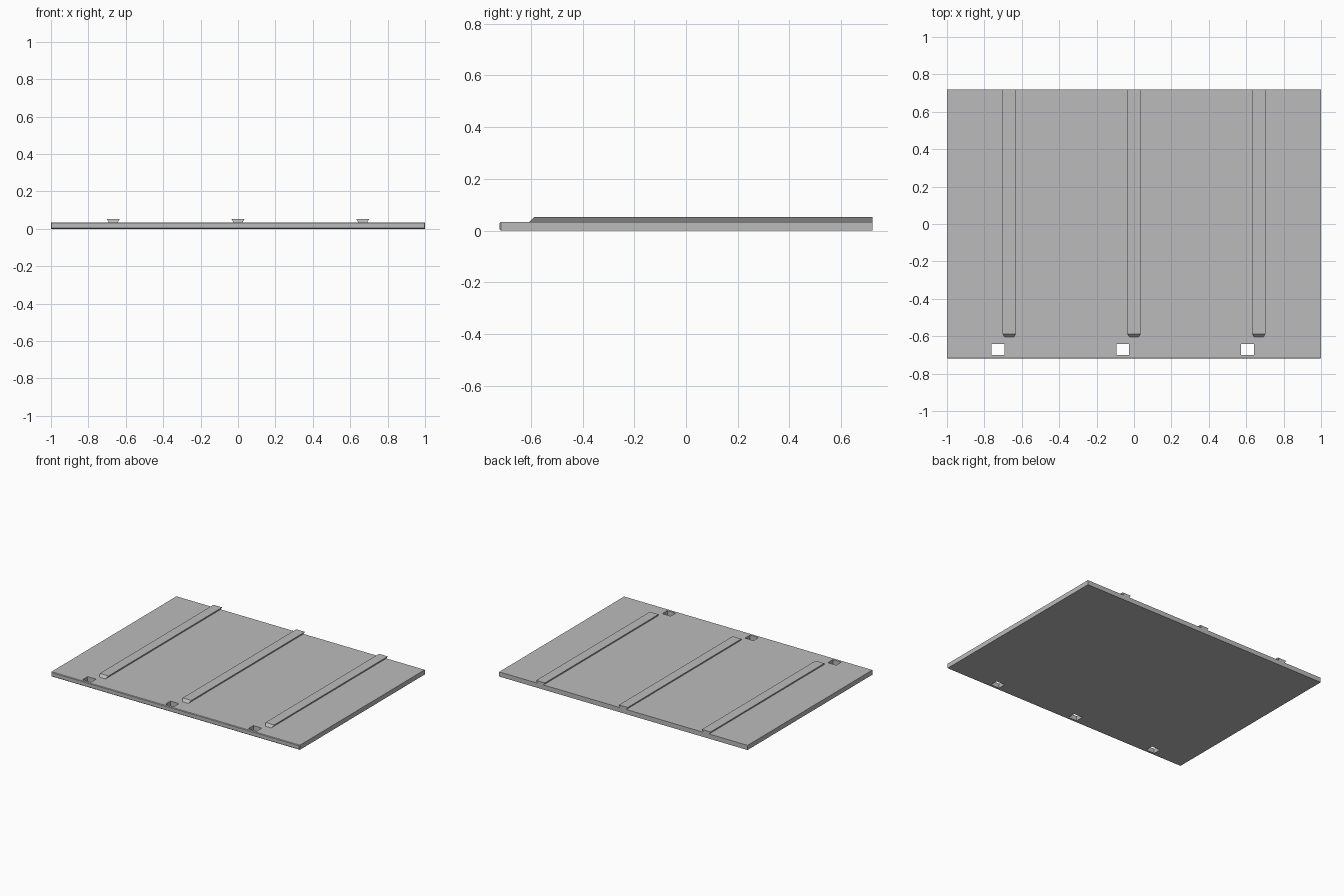
import bpy
import bmesh

cube = bpy.data.objects.get("Cube")
if cube:
    bpy.data.objects.remove(cube, do_unlink=True)

# Overall sizes
HALF_X, HALF_Y, THICK, TOP = 1.0, 0.72, 0.034, 0.052
RIB_X = (-0.667, 0.0, 0.667)

grey = bpy.data.materials.new("plain_grey")
grey.use_nodes = True
COLOUR = (0.5, 0.5, 0.5, 1)
grey.diffuse_color = COLOUR
grey.node_tree.nodes["Principled BSDF"].inputs["Base Color"].default_value = COLOUR


def add_object(name, bm):
    bmesh.ops.recalc_face_normals(bm, faces=bm.faces)
    mesh = bpy.data.meshes.new(name)
    bm.to_mesh(mesh)
    bm.free()
    mesh.materials.append(grey)
    obj = bpy.data.objects.new(name, mesh)
    bpy.context.collection.objects.link(obj)
    return obj


def box(name, x0, x1, y0, y1, z0, z1, shape=None):
    bm = bmesh.new()
    bmesh.ops.create_cube(bm, size=1)
    for v in bm.verts:
        v.co.x = x0 if v.co.x < 0 else x1
        v.co.y = y0 if v.co.y < 0 else y1
        v.co.z = z0 if v.co.z < 0 else z1
    if shape:
        shape(bm)
    return add_object(name, bm)


# Flat board with a fine chamfer around its front face
def chamfer_front(bm):
    edges = [e for e in bm.edges if all(v.co.y < 0 for v in e.verts)]
    bmesh.ops.bevel(bm, geom=edges, offset=0.004, segments=1, affect='EDGES')


board = box("board", -HALF_X, HALF_X, -HALF_Y, HALF_Y, 0, THICK, chamfer_front)

# Square through holes beside the front end of each rib
for i, x in enumerate(RIB_X):
    hx = x - 0.06
    cutter = box(f"hole_cutter_{i + 1}", hx - 0.034, hx + 0.034,
                 -0.70, -0.642, -0.05, 0.1)
    cutter.hide_render = True
    cutter.hide_viewport = True
    cut = board.modifiers.new(f"hole_{i + 1}", 'BOOLEAN')
    cut.operation = 'DIFFERENCE'
    cut.solver = 'EXACT'
    cut.object = cutter

# Dovetail ribs, wider at the top, with a sloping front end
for i, x in enumerate(RIB_X):
    def dovetail(bm, x=x):
        for v in bm.verts:
            if v.co.z < TOP - 0.001:
                v.co.x = x + (v.co.x - x) * 0.68
            elif v.co.y < 0:
                v.co.y += 0.018
    box(f"rib_{i + 1}", x - 0.035, x + 0.035, -0.605, HALF_Y,
        THICK, TOP, dovetail)
